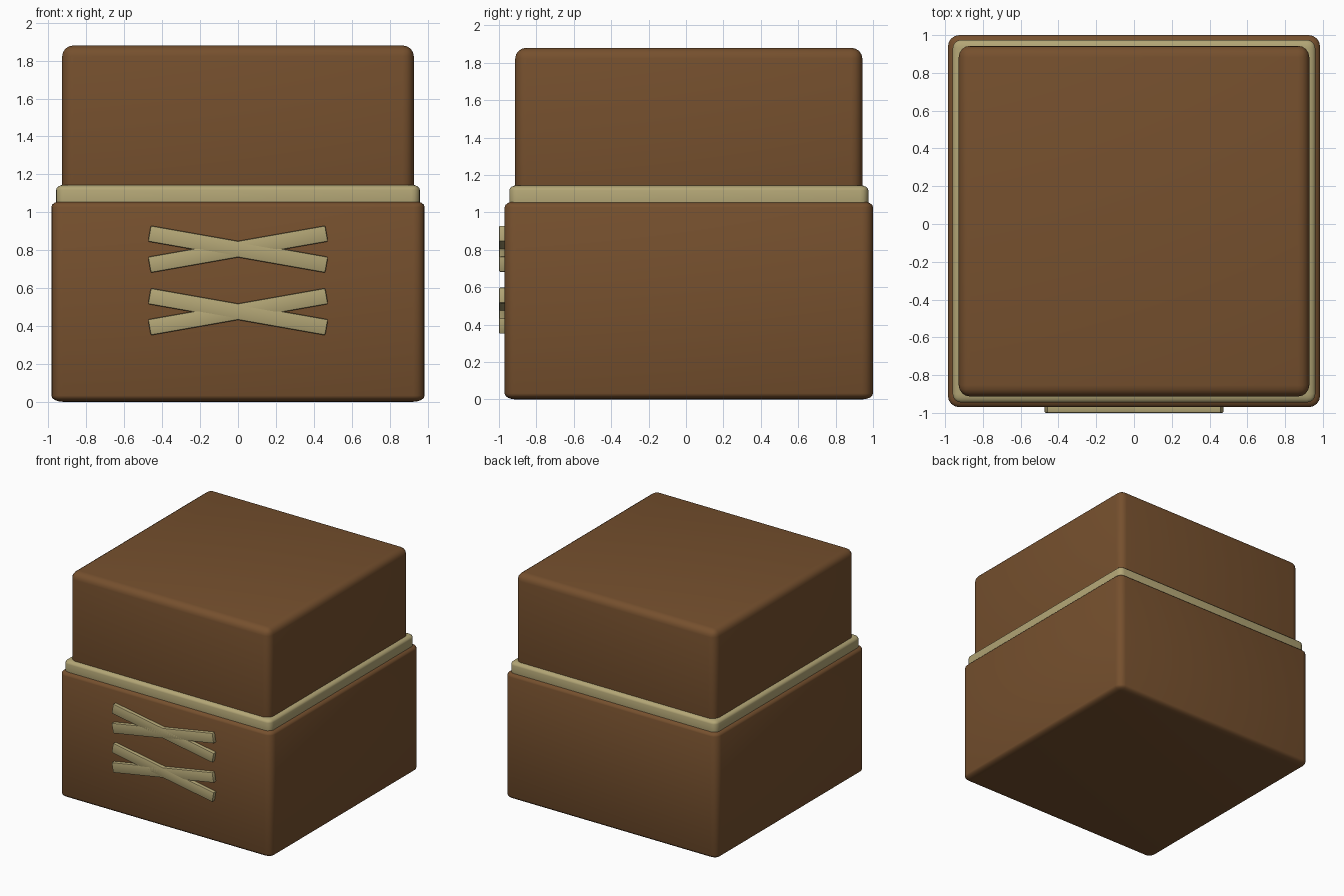
import bpy
from math import radians

if "Cube" in bpy.data.objects:
    bpy.data.objects.remove(bpy.data.objects["Cube"])


def material(name, rgb):
    m = bpy.data.materials.new(name)
    m.diffuse_color = (*rgb, 1)
    m.use_nodes = True
    m.node_tree.nodes["Principled BSDF"].inputs["Base Color"].default_value = m.diffuse_color
    return m


leather = material("brown_leather", (0.18, 0.08, 0.027))
cord = material("tan_cord", (0.45, 0.38, 0.18))
CY = 0.015  # body centre in y, leaving room for the front straps


def rounded_box(name, centre, size, radius, mat, squash=1.0, tilt=0.0, segments=4):
    """Bevelled box; squash flattens the bevel vertically."""
    bpy.ops.mesh.primitive_cube_add(size=1, location=centre)
    ob = bpy.context.object
    ob.name = name
    ob.scale = (size[0], size[1], size[2] / squash)
    bpy.ops.object.transform_apply(location=False, rotation=False, scale=True)
    mod = ob.modifiers.new("rounding", "BEVEL")
    mod.width = radius
    mod.segments = segments
    mod.limit_method = "NONE"
    bpy.ops.object.modifier_apply(modifier=mod.name)
    ob.scale.z = squash
    ob.rotation_euler.y = tilt
    ob.data.materials.append(mat)
    bpy.ops.object.shade_smooth_by_angle(angle=radians(40))
    return ob


def layer(name, half, z0, z1, radius, mat, squash):
    rounded_box(name, (0, CY, (z0 + z1) / 2), (2 * half, 2 * half, z1 - z0),
                radius, mat, squash)


# Stacked body: lower box, trim band, upper box
layer("lower_box", 0.985, 0.0, 1.06, 0.06, leather, 0.54)
layer("trim_band", 0.96, 1.0, 1.145, 0.045, cord, 0.6)
layer("upper_box", 0.928, 1.04, 1.88, 0.06, leather, 0.95)

# Two crossed pairs of straps on the front
for row, z in (("upper", 0.805), ("lower", 0.475)):
    for side, sign in (("falling", 1), ("rising", -1)):
        rounded_box(f"{row}_{side}_strap", (0, -0.975, z), (0.95, 0.05, 0.085),
                    0.008, cord, tilt=sign * radians(10), segments=2)
